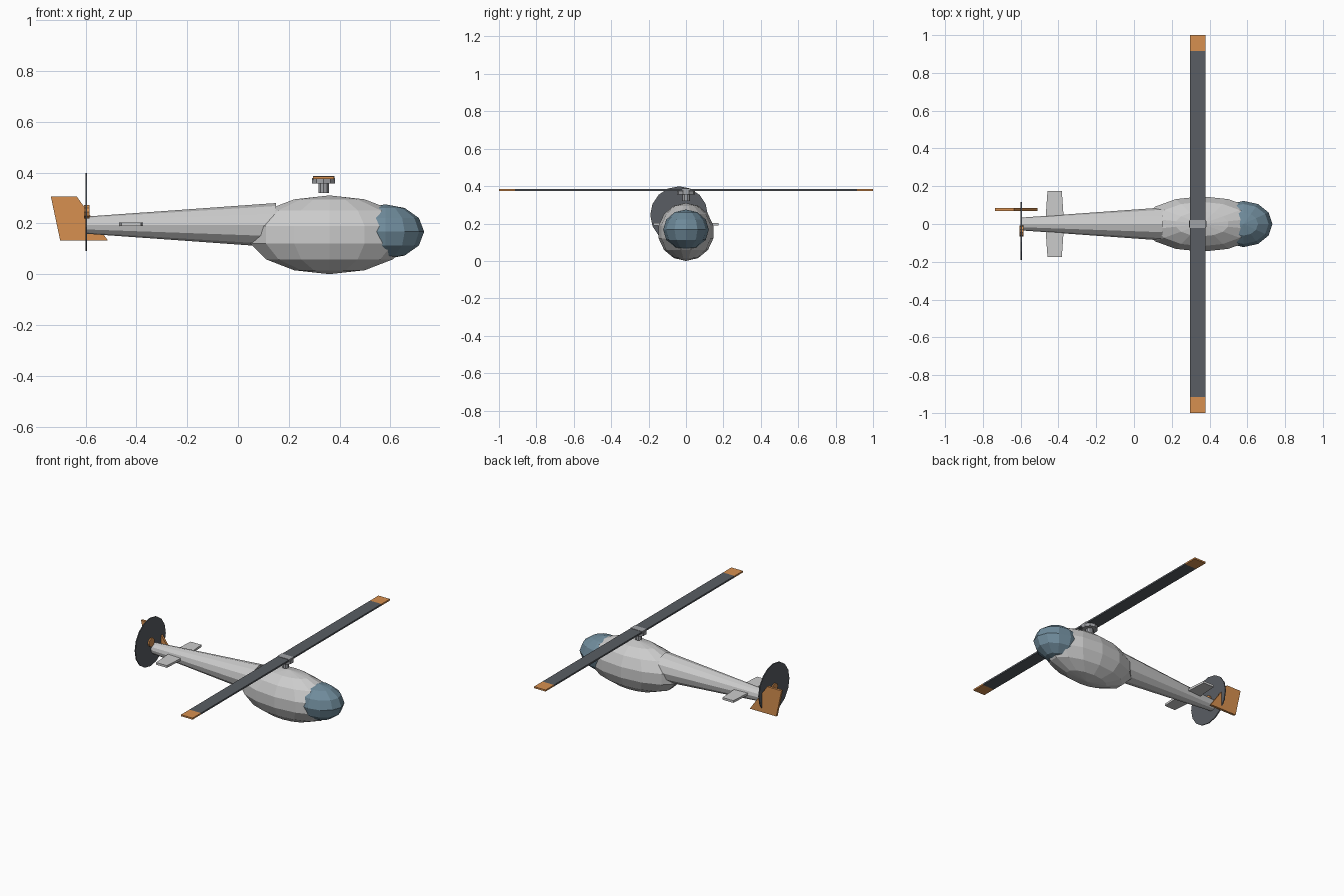
import bpy, bmesh
from math import radians
from mathutils import Matrix, Vector

if "Cube" in bpy.data.objects:
    bpy.data.objects.remove(bpy.data.objects["Cube"])


def material(name, rgb):
    m = bpy.data.materials.new(name)
    m.diffuse_color = (*rgb, 1)
    m.use_nodes = True
    m.node_tree.nodes["Principled BSDF"].inputs["Base Color"].default_value = m.diffuse_color
    return m


ORANGE = material("orange", (0.68, 0.28, 0.08))
DARK = material("dark_grey", (0.10, 0.11, 0.125))
GLASS = material("glass_blue", (0.16, 0.26, 0.33))
PALE = material("pale_grey", (0.68, 0.68, 0.68))
STEEL = material("steel_grey", (0.35, 0.36, 0.38))


def finish(name, bm, mat):
    bmesh.ops.recalc_face_normals(bm, faces=bm.faces)
    me = bpy.data.meshes.new(name)
    bm.to_mesh(me)
    bm.free()
    me.materials.append(mat)
    ob = bpy.data.objects.new(name, me)
    bpy.context.collection.objects.link(ob)
    return ob


def ellipsoid(name, centre, radii, segs, rings, mat):
    bm = bmesh.new()
    m = Matrix.Translation(centre) @ Matrix.Diagonal((*radii, 1))
    bmesh.ops.create_uvsphere(bm, u_segments=segs, v_segments=rings, radius=1, matrix=m)
    return finish(name, bm, mat)


def cone(name, start, end, r1, r2, segs, mat):
    a, b = Vector(start), Vector(end)
    bm = bmesh.new()
    rot = Vector((0, 0, 1)).rotation_difference(b - a).to_matrix().to_4x4()
    bmesh.ops.create_cone(bm, cap_ends=True, segments=segs, radius1=r1, radius2=r2,
                          depth=(b - a).length, matrix=Matrix.Translation((a + b) / 2) @ rot)
    return finish(name, bm, mat)


def box(name, centre, size, mat):
    bm = bmesh.new()
    bmesh.ops.create_cube(bm, size=1, matrix=Matrix.Translation(centre) @ Matrix.Diagonal((*size, 1)))
    return finish(name, bm, mat)


def plate(name, outline, offset, mat):
    # flat outline thickened along offset
    bm = bmesh.new()
    face = bm.faces.new([bm.verts.new(p) for p in outline])
    ext = bmesh.ops.extrude_face_region(bm, geom=[face])
    # the source face stays as the opposite cap
    bmesh.ops.translate(bm, vec=offset, verts=[v for v in ext["geom"] if isinstance(v, bmesh.types.BMVert)])
    if not face.is_valid:
        bm.faces.new(outline)
    return finish(name, bm, mat)


# fuselage and cockpit
ellipsoid("fuselage", (0.36, 0, 0.155), (0.328, 0.15, 0.155), 14, 7, PALE)
ellipsoid("cockpit_glass", (0.58, 0, 0.167), (0.153, 0.122, 0.108), 12, 6, GLASS)

# tapered tail boom
cone("tail_boom", (0.15, 0, 0.193), (-0.595, 0, 0.193), 0.087, 0.034, 12, PALE)

# tapered horizontal stabilizer
plate("stabilizer", [(-0.47, 0, 0.189), (-0.458, 0.175, 0.189), (-0.382, 0.175, 0.189), (-0.37, 0, 0.189),
                     (-0.382, -0.175, 0.189), (-0.458, -0.175, 0.189)], (0, 0, 0.014), PALE)

# swept tail fin
plate("tail_fin", [(-0.737, 0.07, 0.306), (-0.635, 0.07, 0.306), (-0.512, 0.07, 0.132), (-0.7, 0.07, 0.132)],
      (0, 0.015, 0), ORANGE)

# tail rotor disc and hub
cone("tail_rotor_disc", (-0.600, -0.037, 0.245), (-0.594, -0.037, 0.245), 0.154, 0.154, 16, DARK)
cone("tail_rotor_hub", (-0.607, -0.037, 0.245), (-0.585, -0.037, 0.245), 0.028, 0.028, 10, ORANGE)

# main rotor mast and hub
cone("rotor_mast", (0.337, 0, 0.32), (0.337, 0, 0.36), 0.022, 0.022, 10, STEEL)
cone("rotor_hub", (0.337, 0, 0.356), (0.337, 0, 0.378), 0.048, 0.048, 10, STEEL)
box("rotor_clamp", (0.337, 0, 0.379), (0.085, 0.044, 0.016), STEEL)

# main rotor blades with painted tips
for side, s in (("left", 1), ("right", -1)):
    box(side + "_blade", (0.337, s * 0.4575, 0.38), (0.082, 0.915, 0.01), DARK)
    box(side + "_blade_tip", (0.337, s * 0.9575, 0.38), (0.082, 0.085, 0.01), ORANGE)
